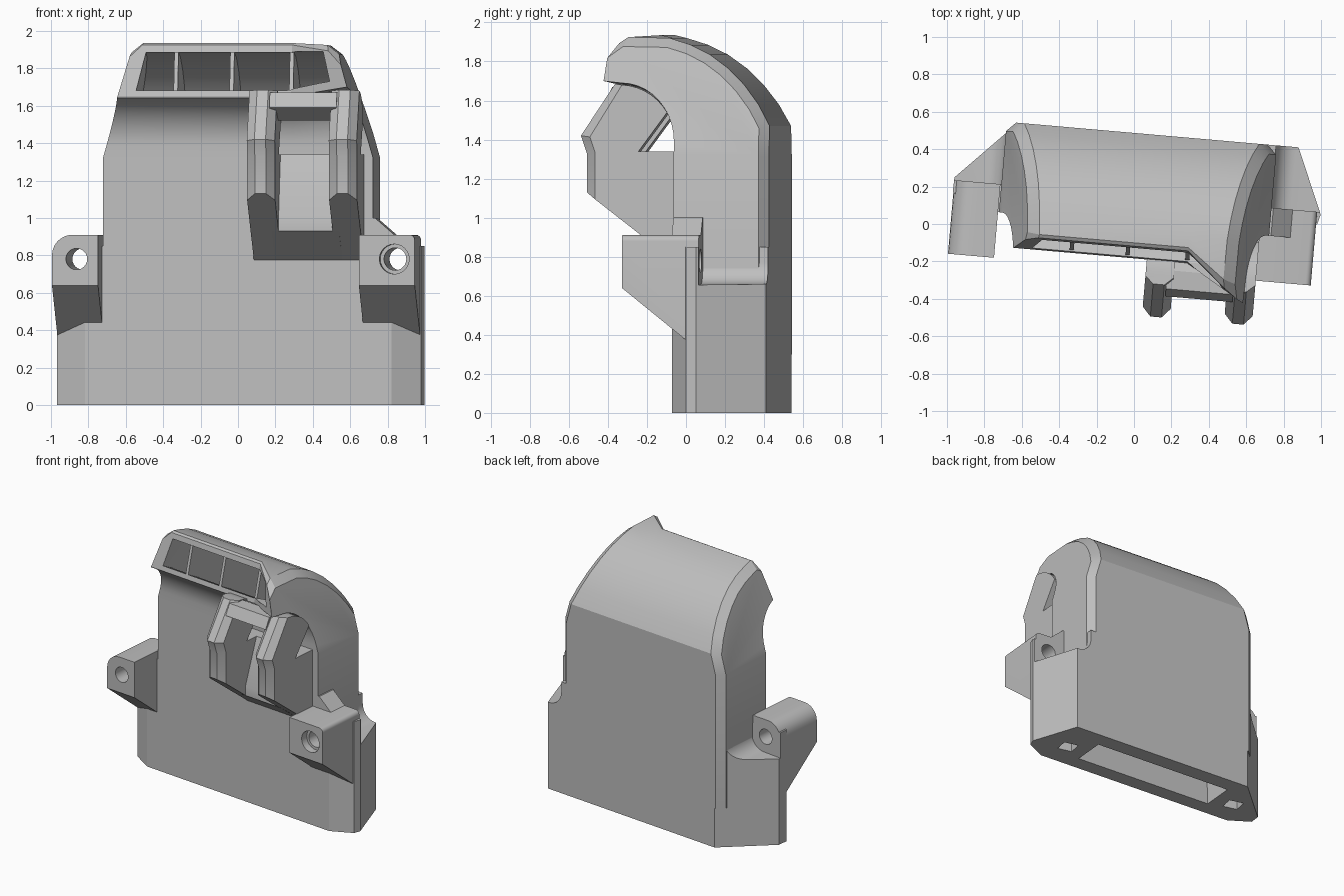
import bpy, bmesh
from math import radians, sin, cos, pi
from mathutils import Matrix

cube = bpy.data.objects.get("Cube")
if cube:
    bpy.data.objects.remove(cube)

YAW = Matrix.Rotation(radians(-5), 4, 'Z')   # whole part sits slightly turned
grey = bpy.data.materials.new("plain grey")
grey.use_nodes = True
grey.diffuse_color = (0.52, 0.52, 0.52, 1)
grey.node_tree.nodes["Principled BSDF"].inputs["Base Color"].default_value = (0.52, 0.52, 0.52, 1)


def loft(name, rings, kink=None, bevel=None, size=0.05, segments=1):
    """Skin matching rings; split caps at height kink; bevel edges picked by a rule."""
    bm = bmesh.new()
    rows = [[bm.verts.new(p) for p in ring] for ring in rings]
    n = len(rows[0])
    for a, b in zip(rows, rows[1:]):
        for i in range(n):
            j = (i + 1) % n
            bm.faces.new((a[i], a[j], b[j], b[i]))
    bm.faces.new(rows[0][::-1])
    bm.faces.new(rows[-1])
    if kink:
        bmesh.ops.bisect_plane(bm, geom=bm.verts[:] + bm.edges[:] + bm.faces[:], dist=1e-4,
                               plane_co=(0, 0, kink), plane_no=(0, 0, 1))
    bmesh.ops.recalc_face_normals(bm, faces=bm.faces)
    bm.normal_update()
    if bevel:
        bmesh.ops.bevel(bm, geom=[e for e in bm.edges if bevel(e)], offset=size,
                        segments=segments, profile=0.5, affect='EDGES')
    bm.transform(YAW)
    mesh = bpy.data.meshes.new(name)
    bm.to_mesh(mesh)
    bm.free()
    mesh.materials.append(grey)
    ob = bpy.data.objects.new(name, mesh)
    bpy.context.collection.objects.link(ob)
    return ob


def across(name, profile, x0, x1, **kw):
    return loft(name, [[(x, y, z) for y, z in profile] for x in (x0, x1)], **kw)


def deep(name, profile, y0, y1):
    return loft(name, [[(x, y, z) for x, z in profile] for y in (y0, y1)])


def upright(name, outline, z0, z1):
    return loft(name, [[(x, y, z) for x, y in outline] for z in (z0, z1)])


def arc(cy, cz, ry, rz, start, end, n):
    angles = [radians(start + (end - start) * i / n) for i in range(n + 1)]
    return [(cy + ry * cos(a), cz + rz * sin(a)) for a in angles]


def cut(ob, cutters):
    for c in cutters:
        m = ob.modifiers.new("cut", 'BOOLEAN')
        m.operation, m.solver, m.object = 'DIFFERENCE', 'EXACT', c
    dg = bpy.context.evaluated_depsgraph_get()
    mesh = bpy.data.meshes.new_from_object(ob.evaluated_get(dg))
    ob.modifiers.clear()
    ob.data = mesh


def end_edge(e):
    """Edges between a side cap and the back or top of the hood."""
    if len(e.link_faces) != 2:
        return False
    a, b = sorted(e.link_faces, key=lambda f: -abs(f.normal.x))
    return abs(a.normal.x) > 0.9 and abs(b.normal.x) < 0.6 and (b.normal.y > 0.3 or b.normal.z > 0.5)


# Hood: upper shell lofted from the plain front to the protruding nose
BACK = [(0.485, 0.3), (0.485, 1.32), (0.485, 1.47), (0.425, 1.58), (0.35, 1.68), (0.265, 1.765),
        (0.17, 1.835), (0.07, 1.885), (-0.04, 1.92)]


def hood_profile(nose):
    if nose:
        front = [(-0.29, 1.925), (-0.345, 1.885), (-0.37, 1.70)]
        under = arc(-0.28, 1.38, 0.28, 0.31, 90, 0, 10)
    else:
        front = [(-0.10, 1.935), (-0.118, 1.925), (-0.183, 1.65)]
        under = arc(-0.28, 1.38, 0.28, 0.28, 69, 0, 10)
    return BACK + front + under + [(0, 1.32), (0, 0.3)]


def half_width(z):
    return 0.725 - 0.285 * max(0, z - 1.32)


plain, nose = hood_profile(False), hood_profile(True)
hood = loft("hood", [[(-half_width(z), y, z) for y, z in plain],
                     [(0.30, y, z) for y, z in plain],
                     [(half_width(z), y, z) for y, z in nose]],
            kink=1.32, bevel=end_edge, size=0.05)

# Base block with faceted footprint
base = upright("base_block", [(-0.822, 0), (0.824, 0), (0.976, 0.085), (0.99, 0.137), (0.841, 0.485),
                              (-0.665, 0.485), (-0.978, 0.165), (-0.98, 0.085)], 0, 0.85)


# Duct cavity cutter, from the bottom slot to the front opening
def duct(lift):
    return [(0.12, -0.1), (0.36, -0.1), (0.43, 1.46), (0.40, 1.52), (0.31, 1.64), (0.23, 1.72),
            (0.14, 1.79), (0.0, 1.86), (-0.15, 1.89), (-0.6, 1.89), (-0.6, 1.69 + lift),
            (-0.28, 1.69 + lift), (-0.18, 1.685 + lift), (-0.06, 1.62 + lift / 2),
            (0.03, 1.52), (0.06, 1.38)]


def duct_width(z):
    return 0.57 - 0.24 * max(0, z - 1.52)


cavity = loft("duct_cutter", [[(-duct_width(z), y, z) for y, z in duct(0)],
                              [(0.28, y, z) for y, z in duct(0)],
                              [(duct_width(z), y, z) for y, z in duct(0.04)]], kink=1.52)
cutters = [cavity]
base_cutters = [cavity]

# Mounting ears, with side scoops, bolt holes and bottom pockets
EAR = [(-0.245, 0.91), (-0.245, 0.64), (0.15, 0.32), (0.15, 0.91)]
for side, label, inner, outer, hole_x, radius, size in (
        (-1, "right", 0.73, 0.977, 0.845, 0.057, 0.11), (1, "left", 0.67, 0.97, 0.86, 0.06, 0.03)):
    def top_outer(e, s=side, o=outer):
        return all(abs(v.co.x - s * o) < 1e-3 and v.co.z > 0.9 for v in e.verts)
    ear = across(label + "_ear", EAR, side * inner, side * outer,
                 bevel=top_outer, size=size, segments=6)
    bolt = deep("bolt_cutter", arc(side * hole_x, 0.78, radius, radius, 0, 345, 23), -0.5, 0.7)
    cutters.append(bolt)
    ear_cutters = [bolt]
    if side > 0:
        bore = deep("bore_cutter", arc(hole_x, 0.78, 0.08, 0.08, 0, 345, 23), -0.5, -0.19)
        cutters.append(bore)
        ear_cutters.append(bore)
    cut(ear, ear_cutters)
    scoop = [(side * x, z) for x, z in
             [(1.2, 1.2), (0.72, 1.2)] + arc(0.83, 0.77, 0.11, 0.11, 180, 270, 8) + [(1.2, 0.65)]]
    scoop_cutter = deep("scoop_cutter", scoop, 0.15, 0.8)
    px = side * 0.73
    pocket = upright("pocket_cutter", [(px - 0.06, 0.17), (px + 0.05, 0.15),
                                       (px + 0.06, 0.25), (px - 0.05, 0.27)], -0.1, 0.2)
    cutters += [scoop_cutter, pocket]
    base_cutters += [bolt, scoop_cutter, pocket]

cut(hood, [cavity])
cut(base, base_cutters)
for c in cutters:
    bpy.data.objects.remove(c)

# Small gusset above the left ear
deep("gusset", [(0.70, 1.0), (0.735, 1.0), (0.85, 0.90), (0.70, 0.90)], 0.0, 0.15)

# Vanes dividing the front opening
VANE = [(-0.11, 1.91), (-0.17, 1.67), (-0.05, 1.60), (0.05, 1.40), (0.45, 1.40), (0.45, 1.48),
        (0.33, 1.65), (0.15, 1.81), (0.0, 1.885)]
for i, x in enumerate((-0.32, -0.02, 0.30)):
    across("vane_%d" % (i + 1), VANE, x - 0.011, x + 0.011)

# Bracket arms below the hood
ARM = ([(-0.455, 1.13), (-0.455, 1.33), (-0.485, 1.42), (-0.31, 1.685)]
       + arc(-0.28, 1.38, 0.285, 0.30, 88, 32, 7)
       + [(-0.185, 1.34), (0.02, 1.34), (0.02, 0.76)])


def front_rim(e):
    flat = abs(e.verts[0].co.x - e.verts[1].co.x) < 1e-4
    return flat and all(v.co.y < -0.30 and v.co.z > 1.1 for v in e.verts)


for label, x in (("right", 0.085), ("left", 0.525)):
    across(label + "_bracket_arm", ARM, x, x + 0.15, bevel=front_rim, size=0.045)

# Sloped floor and top bar between the arms
across("bracket_floor", [(0.02, 1.34), (-0.08, 1.34), (-0.20, 1.0), (-0.20, 0.93), (0.02, 0.76)],
       0.20, 0.56)
across("bracket_bar", [(-0.33, 1.67), (-0.37, 1.59), (-0.22, 1.52), (-0.09, 1.52), (-0.15, 1.63),
                       (-0.23, 1.67)], 0.20, 0.56)

# Smooth curved surfaces, keep hard edges
for ob in bpy.context.collection.objects:
    if ob.type == 'MESH' and grey.name in ob.data.materials:
        ob.data.shade_smooth()
        ob.data.set_sharp_from_angle(angle=radians(25))
